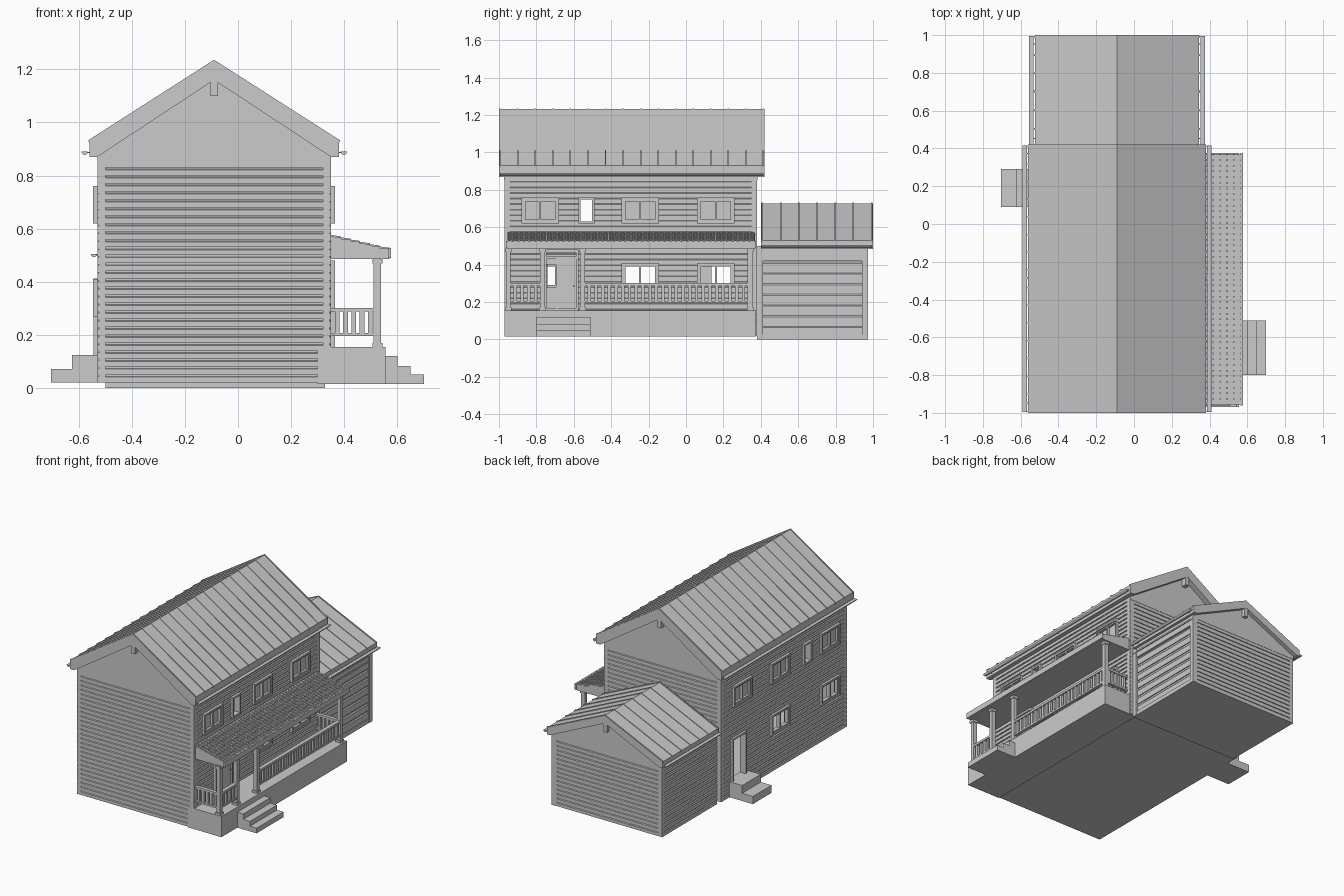
import bpy, bmesh, math

if "Cube" in bpy.data.objects:
    bpy.data.objects.remove(bpy.data.objects["Cube"])

CX = -0.09                       # ridge / centre line of the house
XL, XR, YF, YB = -0.53, 0.35, -0.97, 0.38


def prism(axis, pts, a, b):
    """Extrude a profile: axis 'y' uses (x,z) points, axis 'x' uses (y,z) points."""
    return axis, pts, a, b


def box(x0, x1, y0, y1, z0, z1):
    return prism('y', [(x0, z0), (x1, z0), (x1, z1), (x0, z1)], y0, y1)


def build(name, parts):
    bm = bmesh.new()
    for axis, pts, a, b in parts:
        ring = []
        for t in (a, b):
            ring.append([bm.verts.new((p, t, z) if axis == 'y' else (t, p, z)) for p, z in pts])
        n = len(pts)
        bm.faces.new(ring[0])
        bm.faces.new(ring[1][::-1])
        for i in range(n):
            j = (i + 1) % n
            bm.faces.new((ring[0][j], ring[0][i], ring[1][i], ring[1][j]))
    bmesh.ops.recalc_face_normals(bm, faces=bm.faces)
    me = bpy.data.meshes.new(name)
    bm.to_mesh(me)
    bm.free()
    ob = bpy.data.objects.new(name, me)
    bpy.context.scene.collection.objects.link(ob)
    return ob


def siding(out, s, z0, z1, pitch=0.03, thick=0.03):
    """Grooved clapboard wall profile, s = outward direction."""
    pts = [(out - s * thick, z0)]
    n = round((z1 - z0) / pitch)
    h = (z1 - z0) / n
    for i in range(n):
        z = z0 + i * h
        g = out - s * 0.006
        pts += [(out, z), (out, z + h * .68), (g, z + h * .8), (g, z + h * .999)]
    return pts + [(out - s * thick, z1)]


def cut(ob, holes):
    c = build("opening_cutter", holes)
    c.hide_render = True
    m = ob.modifiers.new("openings", 'BOOLEAN')
    m.object, m.operation, m.solver = c, 'DIFFERENCE', 'EXACT'
    dg = bpy.context.evaluated_depsgraph_get()
    ob.data = bpy.data.meshes.new_from_object(ob.evaluated_get(dg))
    ob.modifiers.clear()
    bpy.data.objects.remove(c)


def frame(x0, x1, y0, y1, z0, z1, w):
    return [box(x0, x1, y0, y0 + w, z0, z1), box(x0, x1, y1 - w, y1, z0, z1),
            box(x0, x1, y0 + w, y1 - w, z0, z0 + w), box(x0, x1, y0 + w, y1 - w, z1 - w, z1)]


# main walls with window and door openings
build("front_wall", [prism('x', siding(YF, -1, .02, .86), XL, XR)])
build("back_wall", [prism('x', siding(YB, 1, .02, .86), XL, XR)])
wide = [(-.88, -.68), (-.345, -.145), (.06, .26)]
upper = [(a, b, .62, .76, True) for a, b in wide] + [(-.575, -.49, .62, .76, False)]
low_right = [(a, b, .28, .41, False) for a, b in wide[1:]]
low_left = [(a, b, .27, .41, False) for a, b in wide[:2]]
for side, X, s, lower in (("right", XR, 1, low_right), ("left", XL, -1, low_left)):
    wall = build(side + "_wall", [prism('y', siding(X, s, .02, .88), YF, YB)])
    wins = upper + lower
    holes = [box(X - .1, X + .1, a + .006, b - .006, c + .006, d - .006) for a, b, c, d, g in wins]
    holes.append(box(X - .1, X + .1, -.74, -.695, .28, .40) if s > 0 else
                 box(X - .1, X + .1, .135, .265, .125, .40))
    cut(wall, holes)
    trim, glass = [], []
    for a, b, c, d, g in wins:
        x0, x1 = sorted((X - s * .025, X + s * .016))
        trim += frame(x0, x1, a, b, c, d, .012)
        if b - a > .1:
            m = (a + b) / 2
            x0, x1 = sorted((X - s * .018, X + s * .008))
            trim += frame(x0, x1, a + .012, m + .004, c + .012, d - .012, .009)
            trim += frame(x0, x1, m - .004, b - .012, c + .012, d - .012, .009)
        if g:
            x0, x1 = sorted((X - s * .014, X - s * .008))
            glass.append(box(x0, x1, a + .012, b - .012, c + .012, d - .012))
    build(side + "_window_frames", trim)
    build(side + "_window_panes", glass)

# front door with sidelight, and open left doorway
build("porch_door", frame(.34, .366, -.76, -.575, .155, .48, .014)
      + [box(.345, .362, -.695, -.685, .155, .44), box(.34, .364, -.746, -.589, .43, .445),
         box(.345, .356, -.685, -.589, .155, .43), box(.345, .354, -.746, -.695, .155, .28),
         box(.345, .354, -.746, -.695, .40, .43), box(.356, .37, -.605, -.597, .28, .288)])
build("left_door_frame", [box(-.545, -.50, .125, .137, .125, .41), box(-.545, -.50, .263, .275, .125, .41),
                          box(-.545, -.50, .125, .275, .40, .412)])

# floors
build("house_floor", [box(XL, XR, YF, YB, .02, .03)])
build("garage_floor", [box(-.5, .32, YB, .97, .0, .02)])


# gable roofs: slab, standing seams, gutters, gable panels and king posts
def gable_roof(name, y0, y1, half, wall, eave, base, ridge, inner, gable_ys, posts, seams):
    both = lambda pts: [(CX + x, z) for x, z in pts] + [(CX - x, z) for x, z in pts[::-1]]
    prof = [(CX, ridge), (CX + half, eave), (CX + half, base), (CX + wall, base), (CX, inner),
            (CX - wall, base), (CX - half, base), (CX - half, eave)]
    build(name + "_roof", [prism('y', prof, y0, y1)])
    e = .02                      # roof sheet lip over the barge boards
    parts, gut = [], []
    for s in (-1, 1):
        rib = [(CX, ridge - .01), (CX + s * half, eave - .01), (CX + s * (half + .004), eave + .003),
               (CX, ridge + .004)]
        for i in range(seams + 1):
            y = y0 + .004 + (y1 - y0 - .016) * i / seams
            parts.append(prism('y', rib, y, y + .008))
        gx, gz = CX + s * (half + .018), base + .02
        arc = [(gx + .012 * math.cos(math.pi * (1 + k / 6)), gz + .012 * math.sin(math.pi * (1 + k / 6)))
               for k in range(7)]
        gut.append(prism('y', arc, y0 + .005, y1 - .005))
        gut += [box(min(gx, CX + s * half), max(gx, CX + s * half), y, y + .006, gz - .006, gz - .001)
                for y in (y0 + .05, (y0 + y1) / 2, y1 - .05)]
    build(name + "_roof_seams", parts)
    build(name + "_gutters", gut)
    tri = [(CX - wall, base - .02), (CX + wall, base - .02), (CX + wall, base + .01),
           (CX, inner + .01), (CX - wall, base + .01)]
    build(name + "_gables", [prism('y', tri, a, b) for a, b in gable_ys])
    build(name + "_king_posts", [box(CX - .014, CX + .014, a, b, inner - .06, inner + .02) for a, b in posts])


gable_roof("house", -1.0, .42, .47, .44, .93, .87, 1.232, 1.16,
           [(-.972, -.95), (.36, .382)], [(-.998, -.96), (.37, .418)], 15)
gable_roof("garage", .40, 1.0, .435, .41, .53, .485, .728, .675, [(.95, .972)], [(.96, .998)], 6)

# garage walls and sectional door
build("garage_back_wall", [prism('x', siding(.97, 1, 0, .475), -.5, .32)])
build("garage_left_wall", [prism('y', siding(-.5, -1, 0, .5), YB, .97)])
build("garage_door", [prism('y', siding(.318, 1, .025, .425, .056), .41, .945)])
build("garage_door_frame", [box(.29, .328, .38, .412, 0, .49), box(.29, .328, .942, .972, 0, .49),
                            box(.29, .326, .38, .97, .42, .50), box(.29, .332, .38, .97, .455, .465),
                            box(.29, .326, .38, .97, 0, .027)])

# porch base and steps
build("porch_base", [box(.30, .555, YF, .375, .015, .155)])
build("porch_steps", [box(.55, x, -.80, -.51, .015, z) for x, z in ((.60, .12), (.65, .083), (.70, .05))])
build("side_steps", [box(x, -.52, .09, .29, .02, z) for x, z in ((-.625, .125), (-.705, .072))])

# porch posts
ys = (-.95, -.767, -.553, .343)
posts = []
for y in ys:
    posts += [box(.511, .539, y - .013, y + .013, .155, .49), box(.506, .544, y - .018, y + .018, .468, .486),
              box(.506, .544, y - .018, y + .018, .155, .17)]
build("porch_posts", posts)

# porch railings
rails = []
for y0, y1 in ((ys[0], ys[1]), (ys[2], ys[3])):
    rails += [box(.512, .538, y0, y1, .287, .302), box(.515, .535, y0, y1, .195, .207)]
    n = round((y1 - y0) / .036)
    rails += [box(.517, .533, y0 + (y1 - y0) * i / n - .009, y0 + (y1 - y0) * i / n + .009, .2, .29)
              for i in range(1, n)]
for y in (ys[0], ys[3]):
    rails += [box(.35, .512, y - .012, y + .012, .287, .302), box(.35, .512, y - .01, y + .01, .195, .207)]
    rails += [box(.365 + .031 * i, .383 + .031 * i, y - .008, y + .008, .2, .29) for i in range(5)]
build("porch_railings", rails)

# porch roof: wedge, beam, gutter lip
build("porch_roof", [prism('y', [(.345, .485), (.57, .485), (.57, .515), (.345, .568)], -.955, .37),
                     box(.565, .576, -.962, .375, .49, .527)])

# overlapping barrel tiles in stepped rows
tiles = []
rows, cols = 6, 44
for c in range(cols):
    y0 = -.955 + c * 1.325 / cols
    w = 1.325 / cols * .9
    for r in range(rows):
        x0, x1 = .35 + .22 * r / rows, .35 + .22 * (r + 1) / rows
        z = lambda x: .567 - (x - .345) * .235
        tiles.append(prism('y', [(x0, z(x0) - .002), (x1, z(x1) - .002), (x1, z(x1) + .010), (x0, z(x0) + .005)],
                           y0, y0 + w))
        tiles.append(prism('y', [(x0, z(x0)), (x1, z(x1)), (x1, z(x1) + .014), (x0, z(x0) + .010)],
                           y0 + w * .25, y0 + w * .75))
build("porch_roof_tiles", tiles)
